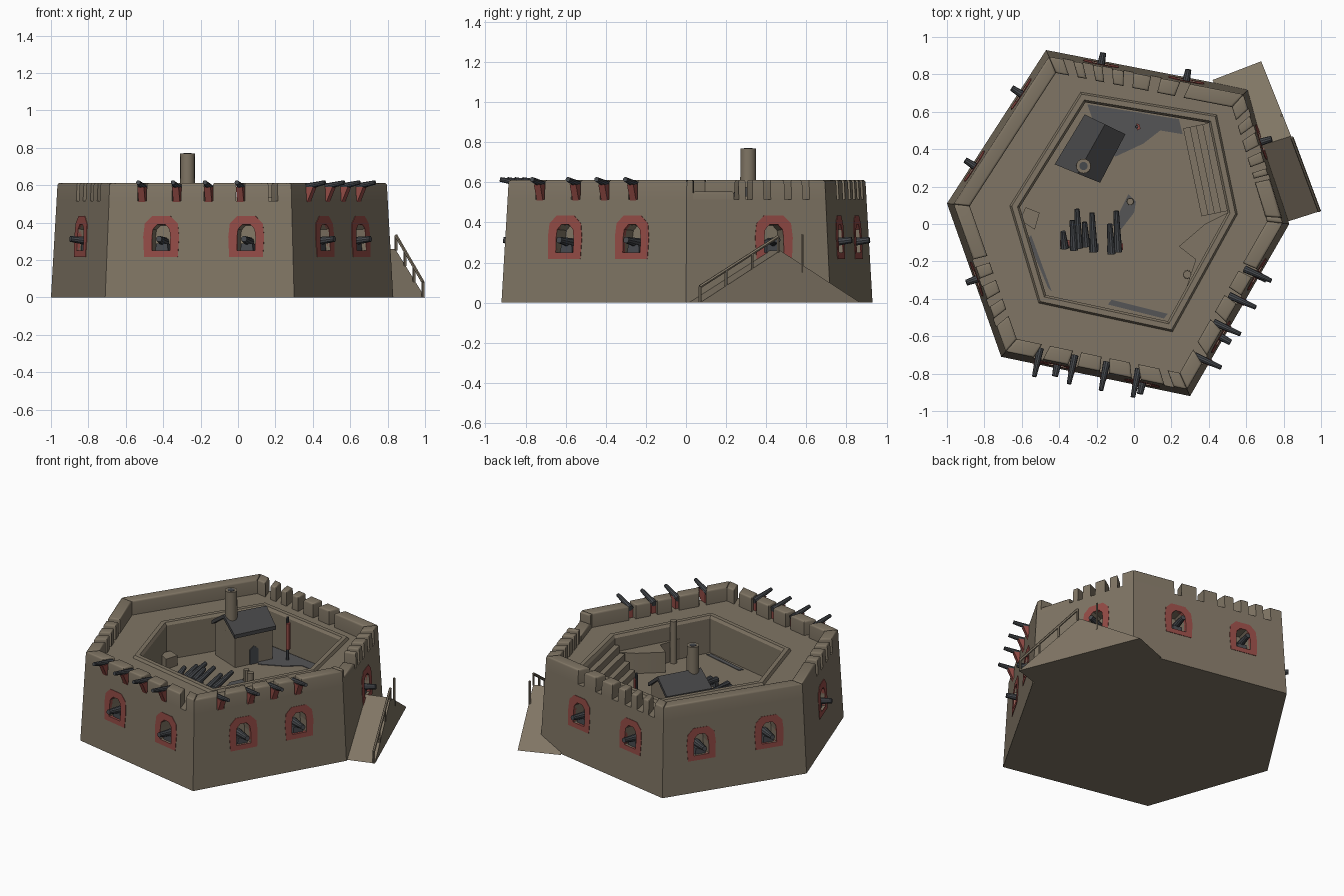
import bpy, bmesh, math
from mathutils import Vector

if "Cube" in bpy.data.objects:
    bpy.data.objects.remove(bpy.data.objects["Cube"])

def material(name, col):
    m = bpy.data.materials.new(name)
    m.diffuse_color = (*col, 1)
    m.use_nodes = True
    m.node_tree.nodes["Principled BSDF"].inputs["Base Color"].default_value = m.diffuse_color
    return m

STONE = material("tan stone", (0.215, 0.178, 0.128))
RED = material("faded red", (0.29, 0.07, 0.06))
IRON = material("dark iron", (0.062, 0.067, 0.075))
SLATE = material("slate roof", (0.06, 0.06, 0.062))
GREY = material("grey paving", (0.09, 0.09, 0.092))

def obj(name, verts, faces, mat, bevel=0, smooth=True):
    me = bpy.data.meshes.new(name)
    me.from_pydata([tuple(v) for v in verts], [], faces)
    bm = bmesh.new(); bm.from_mesh(me)
    bmesh.ops.recalc_face_normals(bm, faces=bm.faces)
    if bevel:  # round only the edges bounding the top
        zmax = max(v.co.z for v in bm.verts) - .003
        edges = [e for e in bm.edges if all(v.co.z > zmax for v in e.verts)]
        bmesh.ops.bevel(bm, geom=edges, offset=bevel, segments=3, profile=0.5, affect='EDGES')
    bm.to_mesh(me); bm.free()
    me.materials.append(mat)
    o = bpy.data.objects.new(name, me)
    bpy.context.collection.objects.link(o)
    bpy.context.view_layer.objects.active = o
    for s in bpy.context.selected_objects:
        s.select_set(False)
    o.select_set(True)
    if smooth:
        bpy.ops.object.shade_smooth_by_angle(angle=math.radians(35))
    return o

def loft(name, rings, mat, bevel=0, caps=True, smooth=True):
    n = len(rings[0]); verts = [v for r in rings for v in r]
    faces = [(k*n+i, k*n+(i+1) % n, (k+1)*n+(i+1) % n, (k+1)*n+i)
             for k in range(len(rings)-1) for i in range(n)]
    if caps:
        faces += [tuple(range(n)), tuple(range((len(rings)-1)*n, len(rings)*n))]
    return obj(name, verts, faces, mat, bevel, smooth)

def prism(name, pts, z0, z1, mat, bevel=0):
    return loft(name, [[(x, y, z0) for x, y in pts], [(x, y, z1) for x, y in pts]], mat, bevel)

def rod(name, a, b, r0, r1, mat, n=10):
    a, b = Vector(a), Vector(b)
    q = (b-a).to_track_quat('Z', 'Y')
    ring = lambda c, r: [c + q @ Vector((r*math.cos(t*math.tau/n), r*math.sin(t*math.tau/n), 0)) for t in range(n)]
    return loft(name, [ring(a, r0), ring(b, r1)], mat)

def inset(pts, w):
    out = []
    for i in range(len(pts)):
        p, c, q = (Vector(pts[j % len(pts)]) for j in (i-1, i, i+1))
        d1, d2 = (c-p).normalized(), (q-c).normalized()
        n1, n2 = Vector((-d1.y, d1.x)), Vector((-d2.y, d2.x))
        out.append(c - w*(n1+n2)/(1+n1.dot(n2)))
    return out

def at(pts, z):
    return [Vector((p[0], p[1], z)) for p in pts]

# Hexagon plans, clockwise from the left corner
BASE = [(-1, .11), (-.47, .93), (.61, .72), (.83, 0), (.30, -.92), (-.71, -.71)]
COURT = [(-.61, .09), (-.26, .65), (.40, .54), (.50, .06), (.18, -.52), (-.47, -.38)]
WALK, TOP, FLOOR = .515, .613, .28
outer, rim, inner = inset(BASE, .027), inset(BASE, .032), inset(BASE, .11)

# Fort body: outer wall, wall walk, courtyard kerb and floor
body = loft("fort_wall", [at(BASE, 0), at(outer, WALK), at(inset(COURT, -.05), WALK),
                          at(inset(COURT, -.04), WALK+.018), at(inset(COURT, -.012), WALK+.018),
                          at(COURT, WALK), at(COURT, FLOOR)], STONE, smooth=False)

# Parapet with notches: edge -> notch (centre, half width) along the edge
NARROW = lambda *ts: [(t, .025) for t in ts]
NOTCHES = {0: [], 1: NARROW(.1, .2, .3, .41, .55, .7), 2: NARROW(.14, .27, .42, .55) + [(.79, .165)],
           3: NARROW(.3, .46, .62, .82), 4: NARROW(.1, .28, .455, .63, .82), 5: NARROW(.2, .33, .47, .6)}

def parapet(e, t0, t1, top):
    f = (e+1) % 6
    q = [outer[e].lerp(outer[f], t0), outer[e].lerp(outer[f], t1),
         inner[e].lerp(inner[f], t1), inner[e].lerp(inner[f], t0)]
    r = [rim[e].lerp(rim[f], t0), rim[e].lerp(rim[f], t1), q[2], q[3]]
    loft("parapet_block", [at(q, WALK), at(r, top)], STONE, .012)

for e, notches in NOTCHES.items():
    cuts = [0] + [c+s for c, w in notches for s in (-w, w)] + [1]
    for t0, t1 in zip(cuts[::2], cuts[1::2]):
        parapet(e, t0, t1, TOP)
parapet(2, .66, .955, .555)  # worn low stretch above the ramp

def wall_frame(e, t, z):
    # origin, along, up and outward directions on a sloped outer wall
    f = (e+1) % 6
    a = Vector((*Vector(BASE[e]).lerp(Vector(BASE[f]), t), 0))
    b = Vector((*outer[e].lerp(outer[f], t), WALK))
    u = (Vector(BASE[f]) - Vector(BASE[e])).to_3d().normalized()
    v = (b-a); v = (v - u*v.dot(u)).normalized()
    n = v.cross(u).normalized()
    if n.dot(Vector((-u.y, u.x, 0))) < 0:
        n = -n
    return a.lerp(b, z/WALK), u, v, n

# Arched gun ports: cutters, red surrounds and barrels
HOLE = [(-.05, -.075), (.05, -.075), (.05, .0), (.045, .04), (.022, .065), (-.022, .065), (-.045, .04), (-.05, .0)]
SURR = [(-.092, -.108), (.092, -.108), (.098, .0), (.09, .07), (.05, .11), (-.05, .11), (-.09, .07), (-.098, .0)]
PORTS = [(0, .25), (0, .73), (1, .27), (1, .7), (2, .38), (3, .3), (3, .67), (4, .25), (4, .71), (5, .5)]
cutters = []
for e, t in PORTS:
    o, u, v, n = wall_frame(e, t, .325)
    place = lambda pts, d: [o + u*x + v*y + n*d for x, y in pts]
    cutters.append(loft("port_cutter", [place(HOLE, -.09), place(HOLE, .05)], STONE))
    loft("port_surround", [place(SURR, -.004), place(SURR, .003), place(HOLE, .003), place(HOLE, -.02)],
         RED, caps=False, smooth=False)
    rod("port_cannon", o - n*.085 - v*.025, o + n*.06 - v*.015, .026, .016, IRON)
    c = o - n*.055 - v*.055
    loft("port_carriage", [[c + u*x + v*y + n*d for x, y in ((-.035, -.02), (.035, -.02), (.03, .02), (-.03, .02))]
                           for d in (-.034, .04)], IRON)
for c in cutters:
    m = body.modifiers.new("port", 'BOOLEAN')
    m.operation, m.solver, m.object = 'DIFFERENCE', 'EXACT', c
bpy.context.view_layer.objects.active = body
for m in list(body.modifiers):
    bpy.ops.object.modifier_apply(modifier=m.name)
for c in cutters:
    bpy.data.objects.remove(c)
body.data.polygons.foreach_set("use_smooth", [False]*len(body.data.polygons))

# Guns on red carriages in the front and right notches
for e, ts in ((3, NOTCHES[3]), (4, NOTCHES[4][1:])):
    for t, _ in ts:
        o, u, v, n = wall_frame(e, t, WALK)
        h, z = Vector((n.x, n.y, 0)).normalized(), Vector((0, 0, 1))
        if e == 3:  # right-hand guns swing towards +x
            h = (h + Vector((.25, 0, 0))).normalized()
        rod("rampart_gun", o - h*.06 + z*.068, o + h*.095 + z*.1, .02, .012, IRON)
        loft("gun_carriage", [[o + h*d + u*x + z*k for d, x in ((-.055, -.018), (-.055, .018), (w, .018), (w, -.018))]
                              for k, w in ((-.005, .0), (.075, .035))], RED)

# Ramp against the right-hand wall
loft("ramp", [[(1.0, .07, 0), (.84, .47, .26), (.68, .87, 0)],
              [(.78, 0, 0), (.62, .40, .26), (.42, .77, 0)]], STONE)

# Ramp railing
foot, peak = Vector((.99, .07, 0)), Vector((.845, .46, .25))
up = Vector((0, 0, .08))
for k in range(4):
    p = foot.lerp(peak, k/3)
    rod("rail_post", p, p+up, .008, .008, STONE, 6)
rod("hand_rail", foot+up, peak+up, .009, .009, STONE, 6)
rod("rail_end_post", (.79, .58, .15), (.79, .58, .34), .008, .008, STONE, 6)

# Courtyard steps along the right inner wall, rising outwards
c2, c3 = Vector(COURT[2]), Vector(COURT[3])
d = (c3-c2).normalized(); side = Vector((d.y, -d.x))
for k in range(4):
    a, b = c2, c2.lerp(c3, .98)
    w = side*(.035*(k+1))
    prism("courtyard_step", [a, b, b+w, a+w], FLOOR-.01, .475-.05*k, STONE)
prism("corner_landing", [(.5, .06), (.38, .0), (.24, -.12), (.33, -.19), (.28, -.34)], FLOOR-.01, .42, STONE)

# House with gabled roof and chimney
fl, fr, br, bl = (Vector((x, y, 0)) for x, y in ((-.40, .325), (-.19, .24), (-.07, .475), (-.255, .565)))
Z = Vector((0, 0, 1))
def gable(l, r, e, g):
    return [l+Z*FLOOR, r+Z*FLOOR, r+Z*e, (l+r)/2+Z*g, l+Z*e]
loft("house_walls", [gable(fl, fr, .50, .585), gable(bl, br, .50, .585)], STONE)
def roof_end(l, r, out):
    s = (r-l).normalized()*.018
    m = (l+r)/2
    return [p+out for p in (l-s+Z*.49, m+Z*.58, r+s+Z*.49, r+s+Z*.515, m+Z*.607, l-s+Z*.515)]
ax = (bl-fl).normalized()*.015
loft("house_roof", [roof_end(fl, fr, -ax), roof_end(bl, br, ax)], SLATE)
rod("chimney", (-.27, .31, .5), (-.27, .31, .77), .04, .039, STONE, 16)
rod("chimney_flue", (-.27, .31, .76), (-.27, .31, .772), .022, .022, IRON, 12)
s, nrm = (br-fr).normalized(), Vector((.89, -.45, 0))
dc = fr.lerp(br, .5)
loft("house_door", [[dc + s*x + Z*z + nrm*k for x, z in ((-.03, FLOOR), (.03, FLOOR), (.03, .38), (0, .405), (-.03, .38))]
                    for k in (-.004, .005)], IRON)

# Stored cannons lying in the courtyard
for k, (x, y0, y1) in enumerate(((-.37, -.13, -.04), (-.32, -.14, .02), (-.295, -.13, .08), (-.255, -.12, .01),
                                 (-.215, -.15, .06), (-.12, -.16, 0), (-.085, -.15, .07))):
    rod("stored_cannon", (x, y0, FLOOR+.03), (x-.01, y1, FLOOR+.06), .022, .014, IRON)
    prism("cannon_bed", [(x-.025, y0+.01), (x+.025, y0+.01), (x+.025, y0+.045), (x-.025, y0+.045)],
          FLOOR, FLOOR+.035, RED if k % 3 == 0 else IRON)

# Posts and stone block
rod("tall_post", (.285, -.27, FLOOR), (.285, -.27, .57), .023, .021, STONE, 12)
rod("short_post", (-.02, .12, FLOOR), (-.02, .12, .36), .02, .018, STONE, 10)
rod("flag_post", (.015, .52, FLOOR), (.015, .52, .58), .01, .008, IRON, 8)
prism("furled_flag", [(.018, .50), (.035, .51), (.03, .53), (.012, .54)], .36, .54, RED)
prism("stone_block", [(-.61, .02), (-.53, -.03), (-.505, .06), (-.58, .09)], FLOOR, .35, STONE)

# Grey paving patches on the courtyard floor
for pts in ([(-.25, .64), (.24, .56), (.26, .48), (.14, .50), (.05, .43), (-.1, .36), (-.2, .5)],
            [(-.14, -.43), (.16, -.505), (.18, -.48), (-.12, -.405)],
            [(-.06, .1), (-.03, .16), (.01, .12), (0, .06), (-.07, -.03), (-.09, .04)],
            [(-.46, -.34), (-.44, -.36), (-.55, -.06), (-.57, -.08)]):
    prism("paving_patch", pts, FLOOR-.002, FLOOR+.004, GREY)
